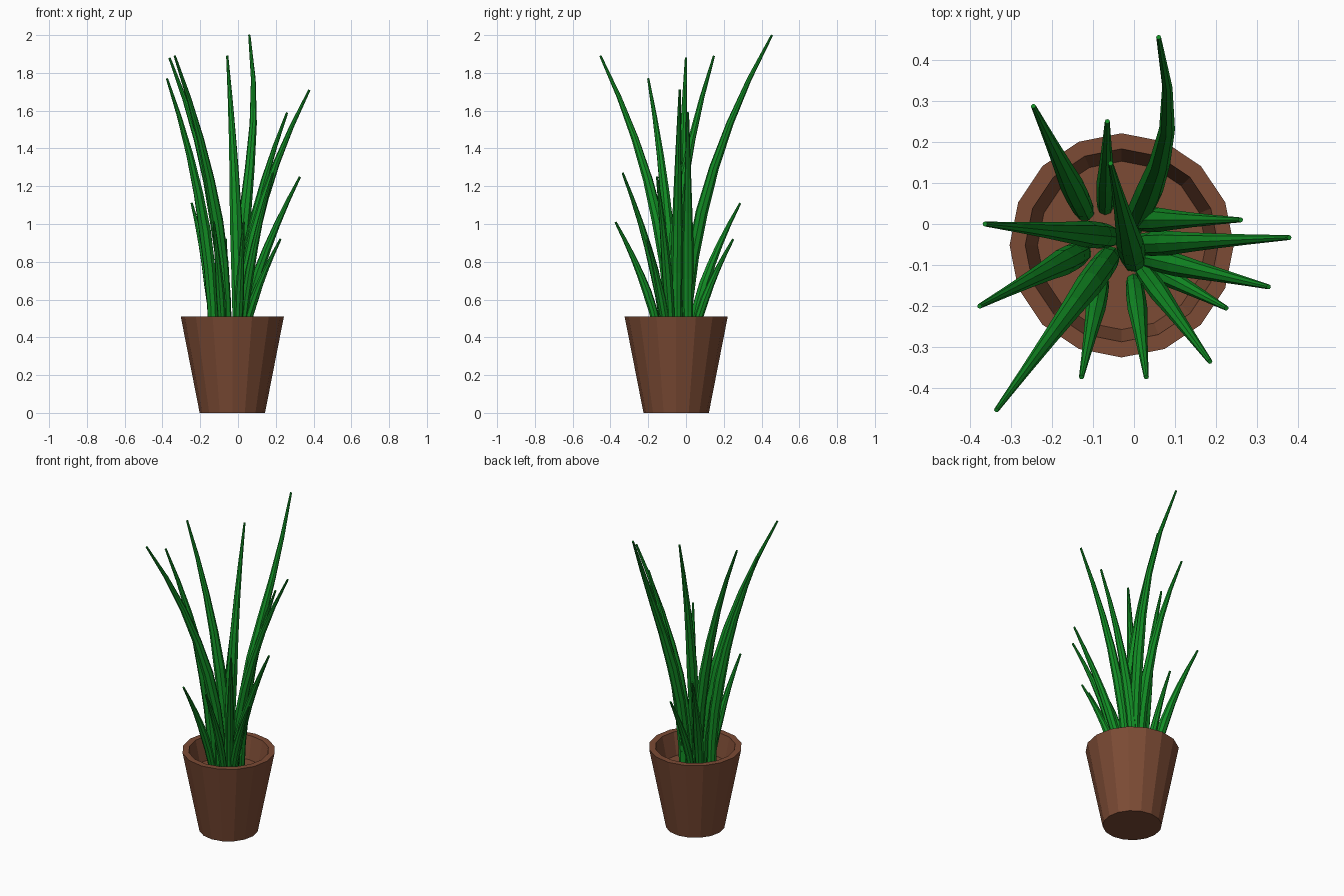
import bpy, bmesh, math
from mathutils import Vector

if "Cube" in bpy.data.objects:
    bpy.data.objects.remove(bpy.data.objects["Cube"])


def material(name, rgb):
    m = bpy.data.materials.new(name)
    m.diffuse_color = (*rgb, 1)
    m.use_nodes = True
    m.node_tree.nodes["Principled BSDF"].inputs["Base Color"].default_value = m.diffuse_color
    return m


def make(name, bm, mat):
    bmesh.ops.recalc_face_normals(bm, faces=bm.faces)
    me = bpy.data.meshes.new(name)
    bm.to_mesh(me)
    bm.free()
    me.materials.append(mat)
    ob = bpy.data.objects.new(name, me)
    bpy.context.collection.objects.link(ob)
    return ob


def skin(rings):
    """Flat-faced tube through a list of point rings, capped at both ends."""
    bm = bmesh.new()
    loops = [[bm.verts.new(p) for p in ring] for ring in rings]
    for a, b in zip(loops, loops[1:]):
        for i in range(len(a)):
            j = (i + 1) % len(a)
            bm.faces.new((a[i], a[j], b[j], b[i]))
    bm.faces.new(loops[0])
    bm.faces.new(loops[-1])
    return bm


clay = material("clay", (0.2, 0.07, 0.035))
green = material("leaf_green", (0.006, 0.27, 0.018))
SOIL = 0.37


# Pot: 16-sided outside wall, rim, inside wall and soil surface
def circle(r, z, n=16):
    return [Vector((-0.03 + r * math.cos(math.tau * i / n),
                    -0.052 + r * math.sin(math.tau * i / n), z)) for i in range(n)]


make("pot", skin([circle(r, z) for r, z in
                  [(0.173, 0), (0.273, 0.51), (0.235, 0.51), (0.205, SOIL)]]), clay)


# Leaves: tapered tubes that start upright and bend outward
def leaf(name, base, tip, radius, power, bulge=0, sides=8, steps=7):
    b, t = Vector((*base, SOIL - 0.01)), Vector(tip)
    d = t - b

    def at(s):
        k = s ** power
        return b + Vector((d.x * k + bulge * math.sin(math.pi * s * s), d.y * k, d.z * s))

    side = Vector((-d.y, d.x, 0)).normalized()
    rings = []
    for i in range(steps + 1):
        s = i / steps
        tangent = (at(s + 0.01) - at(max(s - 0.01, 0))).normalized()
        normal = side.cross(tangent).normalized()
        across = tangent.cross(normal)
        if s < 0.4:
            r = radius * (0.8 + 0.5 * s)
        else:
            r = radius + (0.006 - radius) * (s - 0.4) / 0.6
        rings.append([at(s) + r * (math.cos(a) * across + math.sin(a) * normal)
                      for a in (math.tau * j / sides for j in range(sides))])
    make(name, skin(rings), green)


# base xy, tip xyz, radius, bend power, sideways bulge
leaves = [
    ((0.00, 0.00), (0.06, 0.455, 2.00), 0.034, 2.0, 0.05),
    ((-0.12, 0.03), (-0.245, 0.287, 1.11), 0.030, 1.6, 0),
    ((-0.07, 0.04), (-0.065, 0.25, 0.92), 0.024, 1.5, 0),
    ((0.00, -0.09), (-0.057, 0.148, 1.89), 0.035, 2.0, 0),
    ((-0.06, -0.03), (-0.363, 0.00, 1.88), 0.034, 2.0, 0),
    ((-0.13, -0.07), (-0.376, -0.20, 1.77), 0.034, 2.0, 0),
    ((-0.06, -0.08), (-0.335, -0.453, 1.89), 0.034, 2.0, 0),
    ((-0.08, -0.14), (-0.128, -0.373, 1.01), 0.025, 1.5, 0),
    ((0.00, -0.14), (0.03, -0.373, 1.01), 0.025, 1.5, 0),
    ((0.02, -0.11), (0.185, -0.335, 1.27), 0.025, 1.6, 0),
    ((0.03, -0.10), (0.225, -0.205, 0.92), 0.025, 1.5, 0),
    ((0.02, -0.08), (0.328, -0.153, 1.25), 0.029, 1.5, 0),
    ((0.01, -0.05), (0.378, -0.033, 1.71), 0.031, 1.9, 0),
    ((0.01, 0.01), (0.26, 0.01, 1.59), 0.031, 1.9, 0),
]
for i, (base, tip, radius, power, bulge) in enumerate(leaves):
    leaf(f"leaf_{i + 1}", base, tip, radius, power, bulge)
